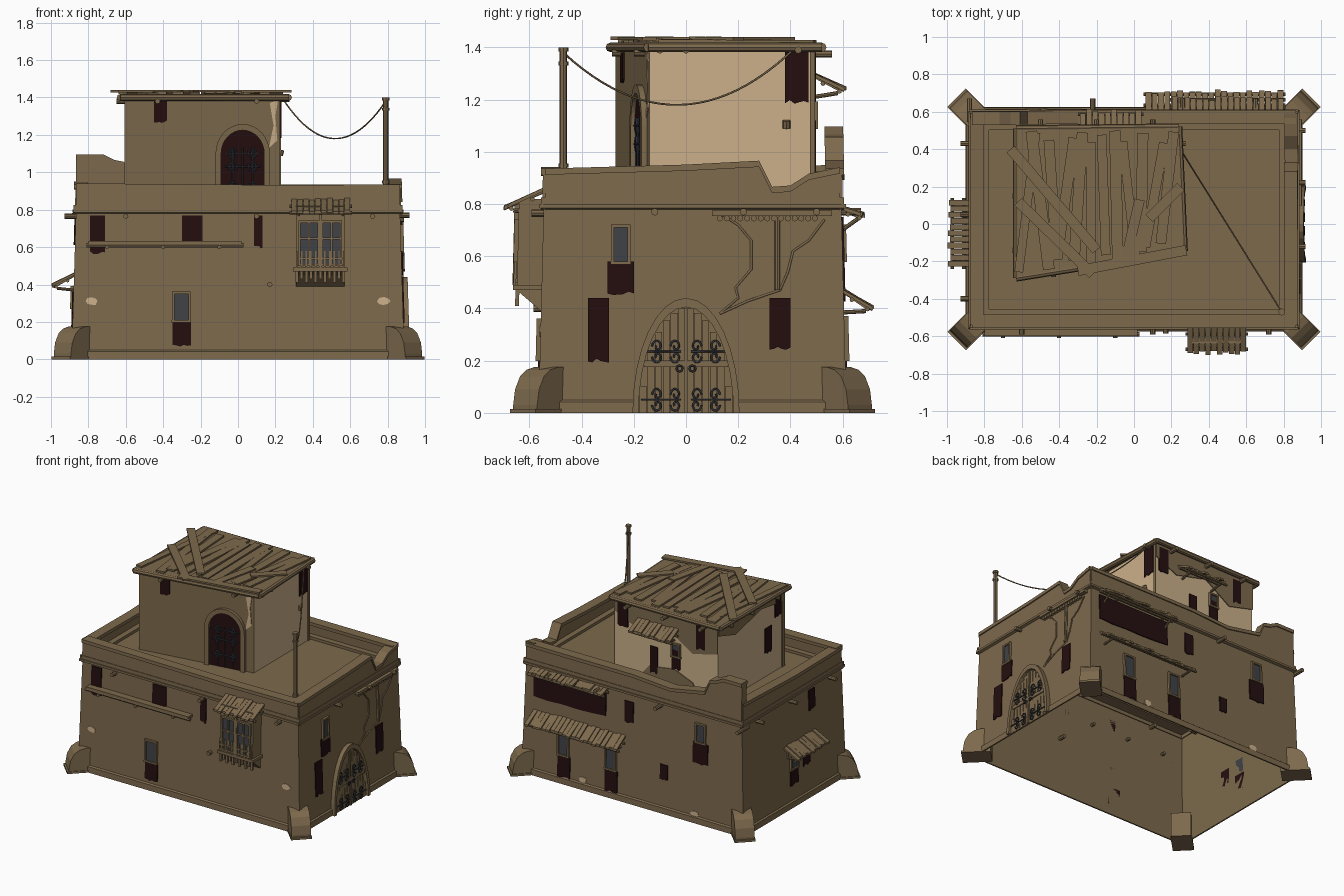
import bpy, bmesh, math, random
from mathutils import Vector

if "Cube" in bpy.data.objects:
    bpy.data.objects.remove(bpy.data.objects["Cube"])
random.seed(4)
rnd = random.uniform

def material(name, c):
    m = bpy.data.materials.new(name)
    m.diffuse_color = (*c, 1)
    m.use_nodes = True
    m.node_tree.nodes["Principled BSDF"].inputs["Base Color"].default_value = m.diffuse_color
    return m
BROWN = material("brown_clay", (.205, .142, .073))
TAN = material("pale_plaster", (.60, .435, .255))
DARK = material("dark_opening", (.018, .0045, .005))
GLASS = material("grey_glass", (.05, .054, .061))
IRON = material("iron", (.032, .036, .048))

def wall(axis, a, b, va, vb, sign, lean):
    """Maps (along wall, height, outward offset) to a world point."""
    def f(u, z, o=0):
        v = va + (vb - va) * (u - a) / (b - a) + sign * (o - lean * z)
        return Vector((u, v, z) if axis == 'x' else (v, u, z))
    return f
F = wall('x', -.89, .89, -.565, -.565, -1, .025)
B = wall('x', -.89, .89, .615, .615, 1, .025)
R = wall('y', -.565, .615, .89, .89, 1, .03)
L = wall('y', -.565, .615, -.89, -.89, -1, .03)
UF = wall('x', -.6, .225, -.27, -.14, -1, 0)
UB = wall('x', -.6, .225, .49, .49, 1, 0)
UR = wall('y', -.14, .49, .225, .225, 1, 0)
UL = wall('y', -.27, .49, -.6, -.6, -1, 0)

class Part:
    def __init__(self, name, mat):
        self.name, self.mats, self.bm = name, [mat], bmesh.new()
    def prism(self, low, high):
        a = [self.bm.verts.new(p) for p in low]
        b = [self.bm.verts.new(p) for p in high]
        n = len(a)
        self.bm.faces.new(a[::-1])
        self.bm.faces.new(b)
        for i in range(n):
            self.bm.faces.new((a[i], a[(i + 1) % n], b[(i + 1) % n], b[i]))
    def box(self, f, u0, u1, z0, z1, o0, o1, y0=None, y1=None):
        """Box on a wall; y0, y1 give other heights at the outer edge."""
        y0, y1 = z0 if y0 is None else y0, z1 if y1 is None else y1
        self.prism([f(u0, z0, o0), f(u1, z0, o0), f(u1, z1, o0), f(u0, z1, o0)],
                   [f(u0, y0, o1), f(u1, y0, o1), f(u1, y1, o1), f(u0, y1, o1)])
    def poly(self, f, pts, o0, o1):
        self.prism([f(u, z, o0) for u, z in pts], [f(u, z, o1) for u, z in pts])
    def tube(self, p, q, r, n=8):
        p, q = Vector(p), Vector(q)
        m = (q - p).to_track_quat('Z', 'Y').to_matrix().to_4x4()
        m.translation = (p + q) / 2
        bmesh.ops.create_cone(self.bm, cap_ends=True, segments=n, radius1=r, radius2=r,
                              depth=(q - p).length, matrix=m)
    def plank(self, p, q, w, t):
        p, q = Vector(p), Vector(q)
        s = (q - p).cross(Vector((0, 0, 1))).normalized() * w / 2
        up = Vector((0, 0, t))
        self.prism([p - s, p + s, q + s, q - s], [p - s + up, p + s + up, q + s + up, q - s + up])
    def done(self):
        bmesh.ops.recalc_face_normals(self.bm, faces=self.bm.faces)
        me = bpy.data.meshes.new(self.name)
        self.bm.to_mesh(me)
        for m in self.mats:
            me.materials.append(m)
        ob = bpy.data.objects.new(self.name, me)
        bpy.context.collection.objects.link(ob)
        return ob

def paths(name, lines, r, mat):
    cu = bpy.data.curves.new(name, 'CURVE')
    cu.dimensions, cu.bevel_depth, cu.bevel_resolution, cu.use_fill_caps = '3D', r, 1, True
    for pts in lines:
        s = cu.splines.new('POLY')
        s.points.add(len(pts) - 1)
        for k, p in zip(s.points, pts):
            k.co = (*p, 1)
    cu.materials.append(mat)
    bpy.context.collection.objects.link(bpy.data.objects.new(name, cu))

def arch(c, hw, spring, apex, base, n=16):
    arc = [(c + hw * math.cos(math.pi * i / n), spring + (apex - spring) * math.sin(math.pi * i / n))
           for i in range(n + 1)]
    return arc if spring == base else [(c + hw, base)] + arc + [(c - hw, base)]

def scroll(f, u, z, r, du, dz, o):
    """Spiral curl leaving (u, z)."""
    return [f(u + du * r * (1 - (1 - i / 22) * math.cos(i * .4)), z + dz * r * (1 - i / 22) * math.sin(i * .4) * 1.3, o)
            for i in range(18)]

# Main hollow body with roof deck, open below
p = Part("main_body", BROWN)
def ring(z):
    return [p.bm.verts.new((s * (.89 - .03 * z), y - t * .025 * z, z))
            for s, y, t in ((-1, -.565, -1), (1, -.565, -1), (1, .615, 1), (-1, .615, 1))]
lo, hi = ring(0), ring(.83)
p.bm.faces.new(hi)
for i in range(4):
    p.bm.faces.new((lo[i], lo[(i + 1) % 4], hi[(i + 1) % 4], hi[i]))
p.done()

# Parapet, cornice band and skirting on each side
tops = [(F, [(-.865, .935), (-.3, .93), (.3, .925), (.865, .93)]),
        (B, [(-.865, 1.09), (-.72, 1.09), (-.66, 1.06), (-.61, 1.05), (-.57, .96), (-.3, .91), (0, .93), (.865, .93)]),
        (R, [(-.54, .93), (0, .945), (.28, .96), (.33, .86), (.4, .865), (.47, .91), (.59, .935)]),
        (L, [(-.54, .93), (0, .925), (.59, .945)])]
par, cap, band = Part("parapet", BROWN), Part("parapet_cap", BROWN), Part("cornice_and_skirting", BROWN)
for f, prof in tops:
    for (u0, a), (u1, b) in zip(prof, prof[1:]):
        for part, o0, o1, drop, rise in ((par, -.05, .006, None, 0), (cap, -.058, .014, .018, .006)):
            za, zb = (.8, .8) if drop is None else (a - drop, b - drop)
            part.prism([f(u0, za, o0), f(u1, zb, o0), f(u1, zb, o1), f(u0, za, o1)],
                       [f(u0, a + rise, o0), f(u1, b + rise, o0), f(u1, b + rise, o1), f(u0, a + rise, o1)])
    e0, e1 = prof[0][0] - .015, prof[-1][0] + .015
    band.box(f, e0, e1, .775, .8, -.01, .018, .785, .8)
    band.box(f, e0, e1, .8, .825, 0, .01)
    for a, b in (((e0, -.19), (.19, e1)) if f is R else ((e0, e1),)):
        band.box(f, a, b, 0, .05, 0, .01, 0, .042)
    # inner step along the deck edge
    band.box(f, e0 + .04, e1 - .04, .8, .85, -.09, -.05)
for q in (par, cap, band):
    q.done()

# Rounded diagonal corner buttresses
p = Part("corner_buttress", BROWN)
prof = [(-.11, 0), (.072, 0), (.072, .03), (.062, .09), (.035, .14), (0, .165), (-.04, .175), (-.11, .175)]
foot = [(-.08, 0), (.085, 0), (.085, .015), (-.08, .015)]
for sx in (-1, 1):
    for y, sy in ((-.565, -1), (.615, 1)):
        d, s = Vector((sx, sy, 0)) / 2 ** .5, Vector((-sy, sx, 0)) / 2 ** .5
        for pr, w in ((prof, .065), (foot, .07)):
            pts = [Vector((sx * .888, y, z)) + d * r for r, z in pr]
            p.prism([k - s * w for k in pts], [k + s * w for k in pts])
p.done()

# Upper room: brown front, pale plaster elsewhere
p = Part("upper_room", TAN)
p.mats.append(BROWN)
plan = [(-.6, -.27), (.225, -.14), (.225, .49), (-.6, .49)]
p.prism([(x, y, .82) for x, y in plan], [(x, y, 1.4) for x, y in plan])
for f in p.bm.faces:
    f.normal_update()
    f.material_index = 1 if abs(f.normal.y) > .9 and f.calc_center_median().y < 0 else 0
p.done()
p = Part("plaster_remains", BROWN)
p.poly(UB, [(-.6, 1.4), (-.6, 1.2), (-.4, 1.15), (-.2, 1.28), (.05, 1.22), (.225, 1.3), (.225, 1.4)], 0, .006)
p.poly(UB, [(-.45, .84), (-.4, .94), (-.25, 1), (-.05, .97), (.06, .84)], 0, .006)
p.box(UR, .475, .495, .83, 1.4, 0, .006)
p.box(UL, -.27, -.24, .83, 1.4, 0, .006)
p.poly(UL, [(-.27, 1.4), (-.27, 1.3), (0, 1.34), (.3, 1.27), (.49, 1.33), (.49, 1.4)], 0, .006)
p.done()
p = Part("bare_plaster_patches", TAN)
for f, u, z in ((F, -.78, .31), (F, .78, .31), (B, -.5, .06), (B, .4, .07)):
    p.poly(f, [(u + .035 * math.cos(a) * rnd(.7, 1.1), z + .025 * math.sin(a) * rnd(.7, 1.1))
               for a in [i * math.pi / 4 for i in range(8)]], 0, .004)
p.poly(UF, [(.165, 1.13), (.21, 1.17), (.2, 1.3), (.215, 1.39), (.17, 1.37), (.19, 1.25)], 0, .004)
p.done()

# Dark openings
p = Part("dark_openings", DARK)
for f, u0, u1, z0, z1 in (
        (F, -.79, -.71, .57, .77), (F, -.3, -.19, .63, .77), (F, .085, .13, .6, .77), (F, -.35, -.25, .07, .2),
        (UF, -.45, -.38, 1.27, 1.38), (R, -.3, -.2, .46, .58), (R, -.375, -.295, .2, .44), (R, .32, .4, .25, .44),
        (UR, .38, .47, 1.19, 1.4), (B, .22, .8, .57, .75), (B, .5, .6, .05, .2), (B, .12, .22, .05, .2),
        (B, -.28, -.22, .24, .35), (B, 0, .07, .58, .73), (B, -.6, -.48, .43, .58), (UB, .12, .2, 1.2, 1.38),
        (UB, -.12, -.06, .93, 1.12), (UB, -.3, -.23, 1, 1.14), (UB, -.5, -.43, 1.2, 1.37),
        (UL, -.12, -.04, 1, 1.18), (UL, -.23, -.16, 1.22, 1.38), (L, -.23, -.16, .62, .76), (L, -.02, .07, .16, .27),
        (L, -.16, -.08, .25, .36)):
    n = 5
    low = [(u0 + (u1 - u0) * i / n, z0 + rnd(-.008, .008)) for i in range(n + 1)]
    p.poly(f, low + [(u1, z1), (u0, z1)], 0, .007)
p.poly(UF, arch(.025, .115, 1.1, 1.225, .83), 0, .006)
p.done()

# Small framed windows
gl, fr = Part("window_glass", GLASS), Part("window_frames", BROWN)
def window(f, u0, u1, z0, z1, o=0):
    gl.box(f, u0, u1, z0, z1, o, o + .006)
    for a, b, c, d in ((u0 - .012, u0, z0, z1), (u1, u1 + .012, z0, z1),
                       (u0 - .012, u1 + .012, z1, z1 + .012), (u0 - .015, u1 + .015, z0 - .012, z0)):
        fr.box(f, a, b, c, d, o, o + .016)
for w in ((F, -.34, -.265, .21, .35), (R, -.275, -.225, .58, .71), (B, .52, .59, .21, .36), (B, .14, .21, .21, .36),
          (B, -.57, -.51, .59, .71), (L, -.01, .06, .28, .38), (UB, -.29, -.24, 1.1, 1.18)):
    window(*w)

# Bay window with taper, balusters and scalloped hem
bay = Part("bay_window", BROWN)
bay.box(F, .31, .57, .48, .82, 0, .095)
bay.box(F, .31, .57, .39, .48, 0, .095, .47, .48)
bay.box(F, .295, .585, .47, .49, 0, .11)
bay.box(F, .32, .56, .535, .545, .095, .112)
bay.box(F, .432, .448, .49, .8, .095, .112)
for u0, u1 in ((.335, .425), (.455, .545)):
    window(F, u0, u1, .51, .73, .095)
    fr.box(F, (u0 + u1) / 2 - .005, (u0 + u1) / 2 + .005, .51, .73, .095, .11)
    fr.box(F, u0, u1, .64, .65, .095, .11)
for i in range(11):
    u = .315 + i * .025
    bay.box(F, u - .004, u + .004, .49, .58, .098, .108)
    bay.box(F, u - .008, u + .008, .41 + .02 * (i % 2), .47, .085, .1)
bay.done()
gl.done()
fr.done()

# Plank awnings
aw = Part("plank_awnings", BROWN)
def awning(f, u0, u1, z0, z1, depth, n):
    w = (u1 - u0) / n
    for i in range(n):
        u, e = u0 + i * w, rnd(-.015, .01)
        k = rnd(-.006, .006)
        aw.box(f, u + .002, u + w - .001, z0 - .014 + k, z0 + k, 0, depth + e, z1 - .014 + k, z1 + k)
    for t in (.3, .85):
        z = z0 + (z1 - z0) * t - .022
        aw.tube(f(u0 - .01, z, depth * t), f(u1 + .01, z, depth * t), .009)
    for u in (u0 + .04, u1 - .04):
        aw.tube(f(u, z0 - .09, 0), f(u, z1 - .02, depth * .8), .008)
awning(F, .285, .6, .86, .795, .145, 10)
awning(B, .06, .8, .475, .41, .105, 22)
awning(B, .2, .8, .79, .765, .08, 18)
awning(L, -.23, .13, .46, .4, .11, 11)
awning(UB, -.29, .04, 1.3, 1.245, .115, 10)
aw.done()

# Ledge, roof beam ends and broken lintel
p = Part("ledge_and_beams", BROWN)
p.box(F, -.8, .02, .615, .632, 0, .05)
p.tube(F(-.81, .61, .04), F(.03, .61, .04), .012)
for u in (-.7, -.4, -.1):
    p.tube(F(u, .6, -.03), F(u, .6, .06), .011)
for f, us, z, o in ((F, (-.6, .1, .72), .765, .045), (B, (-.88, -.22, .26, .65), .77, .075), (L, (-.4, .05, .43), .765, .06),
                    (R, (-.12, .22, .5), .77, .05), (F, (.17,), .4, .03), (UF, (-.43, .1), 1.38, .04),
                    (UB, (-.5, -.2, .1), 1.375, .07), (UR, (-.1, 0, .43), 1.39, .05), (UL, (-.14, .15, .39), 1.38, .05)):
    for u in us:
        p.tube(f(u, z, -.05), f(u, z, o), .014)
p.box(R, .1, .56, .755, .775, 0, .03)
for i in range(15):
    p.tube(R(.13 + i * .026, .745, -.01), R(.13 + i * .026, .745, .02), .012, 6)
p.tube(R(.35, .47, .005), R(.35, .75, .005), .011)
p.tube(UR(.385, 1.09, 0), UR(.385, 1.12, .008), .015)
p.done()
paths("plaster_cracks", [[R(u, z, .003) for u, z in c] for c in (
    [(.12, .77), (.2, .72), (.25, .66), (.25, .55), (.19, .48), (.2, .44), (.13, .38)],
    [(.53, .74), (.47, .66), (.41, .62), (.39, .54), (.36, .47), (.24, .43), (.13, .38)])], .005, BROWN)

# Arched doorways
def ringed(part, f, inner, outer, o):
    for a, b, c, d in zip(inner, inner[1:], outer[1:], outer):
        part.poly(f, [a, b, c, d], 0, o)
p = Part("door_frames", BROWN)
ringed(p, R, arch(0, .182, 0, .405, 0), arch(0, .205, 0, .44, 0), .03)
ringed(p, UF, arch(.025, .115, 1.1, 1.225, .83), arch(.025, .145, 1.1, 1.258, .83), .022)
p.done()
p = Part("main_door", BROWN)
for i in range(12):
    u0 = -.18 + i * .03
    m = max(abs(u0), abs(u0 + .03))
    top = .405 * math.sqrt(max(0, 1 - (m / .186) ** 2))
    p.box(R, u0 + .0015, u0 + .0285, 0, top, 0, .012)
p.box(R, -.16, .16, .175, .2, .01, .02)
p.box(R, -.006, .006, 0, .4, .01, .02)
p.done()
lines = []
for z in (.05, .235):
    for s in (-1, 1):
        lines.append([R(s * .172, z, .02), R(s * .02, z, .02)])
        for u in (.06, .13):
            for dz in (-1, 1):
                lines.append(scroll(R, s * u, z + dz * .02, .02, -s, dz, .02))
for s in (-1, 1):
    lines.append([R(s * .025 + .012 * math.cos(i * .8), .17 + .012 * math.sin(i * .8), .026) for i in range(9)])
for u in (-.03, .025, .08):
    lines.append([UF(u, .84, .012), UF(u, 1.13, .012)])
for z in (.92, 1.03, 1.1):
    lines.append([UF(-.07, z, .012), UF(.12, z, .012)])
    for s in (-1, 1):
        for dz in (-1, 1):
            lines.append(scroll(UF, .025 + s * .03, z, .025, s, dz, .012))
paths("iron_door_fittings", lines, .004, IRON)

# Upper roof: slab, edge poles and loose planks
p = Part("upper_roof", BROWN)
edge = [(-.63, -.29), (.27, -.145), (.24, .52), (-.63, .51)]
p.prism([(x * .99, y * .99, 1.395) for x, y in edge], [(x * .99, y * .99, 1.415) for x, y in edge])
for (x0, y0), (x1, y1) in zip(edge, edge[1:] + edge[:1]):
    p.tube((x0, y0, 1.4), (x1, y1, 1.4), .018)
for i in range(12):
    x = -.57 + i * .068
    lean = rnd(-.05, .05)
    p.plank((x - lean, -.27 + (x + .6) * .15 + rnd(-.01, .06), 1.414 + rnd(0, .008)),
            (x + lean, .5 - rnd(0, .07), 1.416), rnd(.045, .062), .012)
for a, b in (((-.66, .4), (-.2, -.14)), ((.25, .2), (.08, .03)), ((.28, -.14), (-.3, -.25)), ((-.05, -.22), (.03, .13)),
             ((-.62, .12), (-.22, -.27))):
    p.plank((*a, 1.427), (*b, 1.429), .055, .012)
p.done()

# Rooftop pole and sagging rope
p = Part("rope_pole", BROWN)
p.tube((.79, -.47, .83), (.79, -.47, 1.4), .014)
for z in (.94, 1.33, 1.385):
    p.tube((.79, -.47, z), (.79, -.47, z + .015), .019)
p.plank((.71, -.47, .83), (.81, -.47, .83), .03, .02)
p.done()
a, b = Vector((.79, -.47, 1.38)), Vector((.235, .42, 1.4))
paths("rope", [[a.lerp(b, i / 24) - Vector((0, 0, .21 * (1 - (i / 12 - 1) ** 2))) for i in range(25)]], .004, BROWN)
